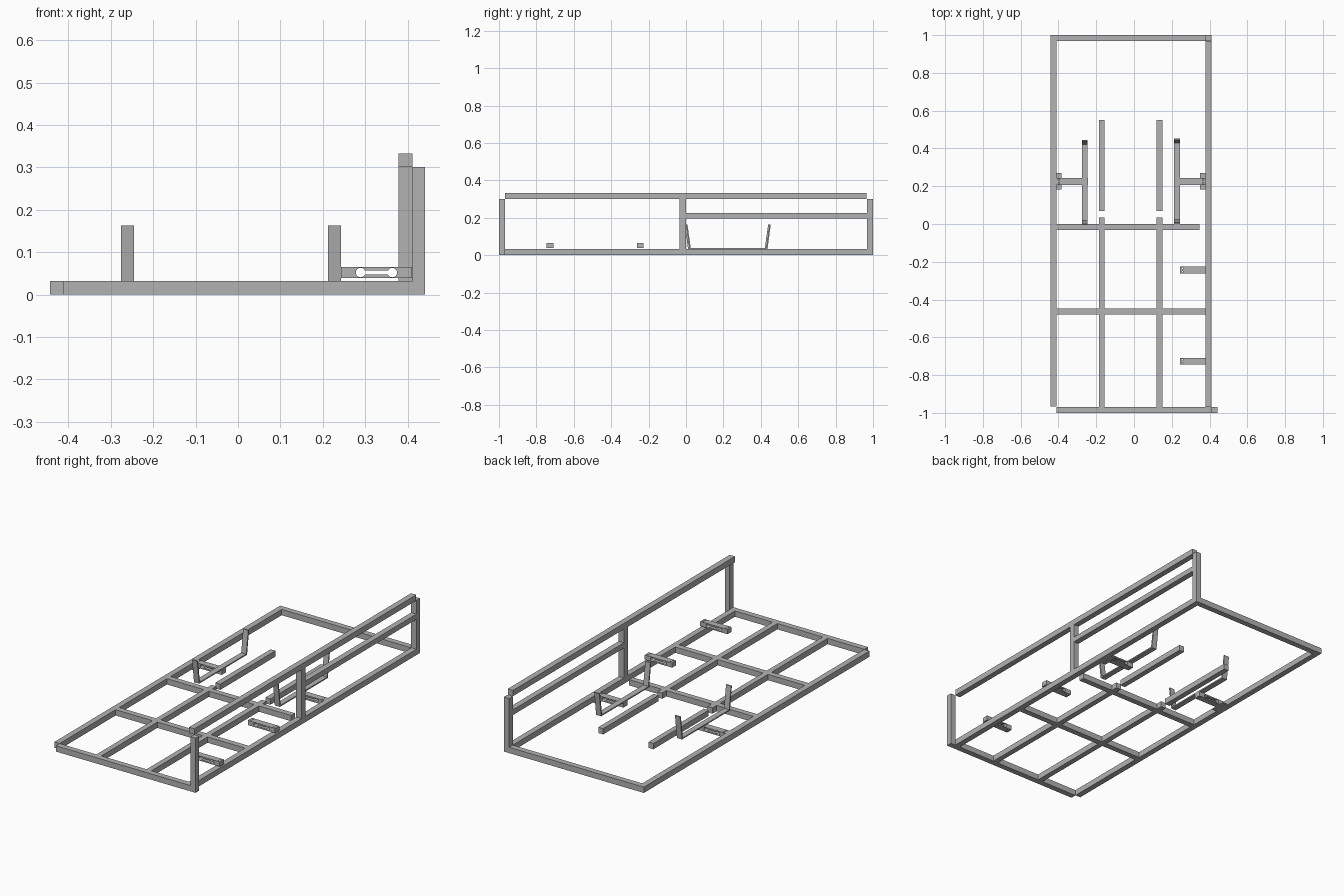
import bpy, bmesh
from math import sin, cos, pi, asin
from mathutils import Matrix, Vector

if "Cube" in bpy.data.objects:
    bpy.data.objects.remove(bpy.data.objects["Cube"])

steel = bpy.data.materials.new("plain_grey_steel")
steel.use_nodes = True
GREY = (0.45, 0.45, 0.45, 1)
steel.diffuse_color = GREY
steel.node_tree.nodes["Principled BSDF"].inputs["Base Color"].default_value = GREY


def finish(name, bm):
    bmesh.ops.recalc_face_normals(bm, faces=bm.faces)
    mesh = bpy.data.meshes.new(name)
    bm.to_mesh(mesh)
    bm.free()
    mesh.materials.append(steel)
    ob = bpy.data.objects.new(name, mesh)
    bpy.context.collection.objects.link(ob)
    return ob


def bar(name, x, y, z):
    """Box between the given (low, high) limits."""
    bm = bmesh.new()
    bmesh.ops.create_cube(bm, size=1)
    for v in bm.verts:
        v.co = [lo + (c + 0.5) * (hi - lo) for c, (lo, hi) in zip(v.co, (x, y, z))]
    return finish(name, bm)


def prism(bm, points, sweep):
    """Closed outline swept along a vector."""
    face = bm.faces.new([bm.verts.new(p) for p in points])
    top = bmesh.ops.extrude_face_region(bm, geom=[face])["geom"]
    verts = [g for g in top if isinstance(g, bmesh.types.BMVert)]
    bmesh.ops.translate(bm, verts=verts, vec=sweep)


T = 0.032                      # tube size
FLOOR = (0, T)
RAIL_X = (0.379, 0.411)        # railing line

# Floor frame
bar("left_floor_rail", (-0.443, -0.411), (-0.967, 1), FLOOR)
bar("right_floor_rail", RAIL_X, (-0.968, 0.968), FLOOR)
bar("front_floor_rail", (-0.411, 0.411), (-1, -0.968), FLOOR)
bar("back_floor_rail", (-0.411, 0.379), (0.968, 1), FLOOR)
bar("middle_crossbar", (-0.411, 0.347), (-T, 0), FLOOR)
bar("front_crossbar", (-0.411, 0.379), (-0.48, -0.448), FLOOR)

# Lengthwise floor joists, split by the crossbars
for side, x in (("left", -0.186), ("right", 0.12)):
    for part, y in (("front", (-0.968, -0.48)), ("middle", (-0.448, -T)),
                    ("stub", (0, 0.035)), ("back", (0.068, 0.55))):
        bar(f"{side}_{part}_joist", (x, x + 0.03), y, FLOOR)

# Side railing
bar("front_post", (0.411, 0.441), (-1, -0.968), (0, 0.301))
bar("middle_post", RAIL_X, (-0.034, 0), (T, 0.301))
bar("back_post", RAIL_X, (0.968, 1), (0, 0.301))
bar("top_rail", RAIL_X, (-0.968, 0.966), (0.301, 0.333))
bar("middle_rail", RAIL_X, (0, 0.968), (0.197, 0.226))


def slotted_beam(name, x, y, z):
    """Beam with a dumbbell-shaped slot and two pairs of screw holes."""
    length, width, height = 0.167, 0.036, 0.026
    beam = bar(name, (x, x + length), (y - width / 2, y + width / 2), (z, z + height))
    cx, cz, r = x + length / 2, z + height / 2, 0.0112
    a = asin(0.45)
    bm = bmesh.new()
    outline = []
    for centre, start in ((cx + 0.0375, a - pi), (cx - 0.0375, a)):
        for i in range(17):
            t = start + (2 * pi - 2 * a) * i / 16
            outline.append((centre + r * cos(t), y - width, cz + r * sin(t)))
    prism(bm, outline, Vector((0, 2 * width, 0)))
    for hx in (x + 0.0135, x + length - 0.0135):
        for hy in (y - 0.009, y + 0.009):
            bmesh.ops.create_cone(bm, cap_ends=True, segments=12, radius1=0.004,
                                  radius2=0.004, depth=0.1,
                                  matrix=Matrix.Translation((hx, hy, cz)))
    cutter = finish("slot_cutter", bm)
    cutter.hide_render = True
    mod = beam.modifiers.new("slot", "BOOLEAN")
    mod.operation, mod.object, mod.solver = "DIFFERENCE", cutter, "EXACT"
    bpy.context.view_layer.objects.active = beam
    bpy.ops.object.modifier_apply(modifier=mod.name)
    bpy.data.objects.remove(cutter)


slotted_beam("front_right_beam", 0.243, -0.727, 0.039)
slotted_beam("middle_right_beam", 0.243, -0.244, 0.039)
slotted_beam("cradle_left_beam", -0.411, 0.225, 0.006)
slotted_beam("cradle_right_beam", 0.212, 0.225, 0.006)

# Mounting tabs under the cradle beams
bar("left_mount_tab", (-0.411, -0.383), (0.183, 0.27), (0, 0.006))
bar("right_mount_tab", (0.35, 0.379), (0.183, 0.27), (0, 0.006))


def cradle(name, x, y):
    """Bent strip with two arms leaning outward."""
    t, low, high = 0.007, 0.032, 0.163
    mid, foot, tip = y + 0.22, 0.209, 0.226
    outline = [(-foot, low), (foot, low), (tip, high), (tip - t, high),
               (foot - t, low + t), (t - foot, low + t), (t - tip, high), (-tip, high)]
    bm = bmesh.new()
    prism(bm, [(x, mid + s, z) for s, z in outline], Vector((0.031, 0, 0)))
    finish(name, bm)


cradle("left_cradle", -0.276, 0.0)
cradle("right_cradle", 0.212, 0.007)
